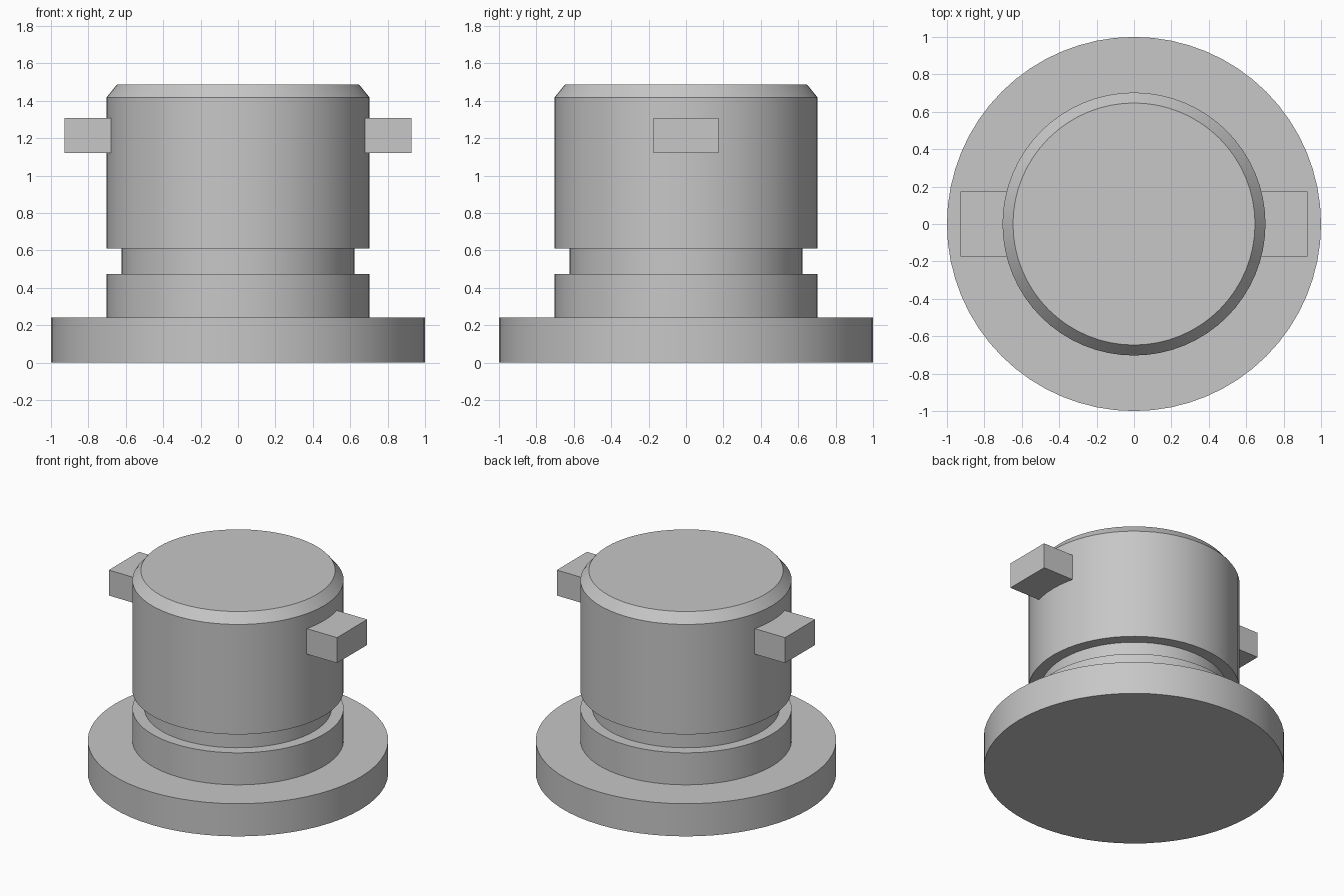
import bpy
import bmesh
from math import radians, tau
from mathutils import Matrix, Vector

default_cube = bpy.data.objects.get("Cube")
if default_cube:
    bpy.data.objects.remove(default_cube, do_unlink=True)

# Single grey material
grey = bpy.data.materials.new("plain_grey")
grey.use_nodes = True
colour = (0.57, 0.57, 0.57, 1)
grey.diffuse_color = colour
grey.node_tree.nodes["Principled BSDF"].inputs["Base Color"].default_value = colour


def add_object(name, bm):
    bmesh.ops.recalc_face_normals(bm, faces=bm.faces)
    mesh = bpy.data.meshes.new(name)
    bm.to_mesh(mesh)
    bm.free()
    mesh.materials.append(grey)
    obj = bpy.data.objects.new(name, mesh)
    bpy.context.collection.objects.link(obj)
    return obj


def lathe(name, profile, segments=64):
    """Revolve (radius, height) points about z and cap both ends."""
    bm = bmesh.new()
    rings = []
    for radius, z in profile:
        rings.append([bm.verts.new(Matrix.Rotation(tau * i / segments, 3, "Z")
                                   @ Vector((radius, 0, z)))
                      for i in range(segments)])
    for low, high in zip(rings, rings[1:]):
        for i in range(segments):
            j = (i + 1) % segments
            bm.faces.new((low[i], low[j], high[j], high[i]))
    bm.faces.new(rings[0])
    bm.faces.new(rings[-1])
    return add_object(name, bm)


def box(name, centre, size):
    bm = bmesh.new()
    bmesh.ops.create_cube(bm, size=1, matrix=Matrix.Translation(centre)
                          @ Matrix.Diagonal((*size, 1)))
    return add_object(name, bm)


# Turned body: base flange, collar, groove, barrel and chamfered top
flange, barrel, groove, top = 1.0, 0.703, 0.623, 0.647
body = lathe("turned_body", [
    (flange, 0), (flange, 0.24),
    (barrel, 0.24), (barrel, 0.475),
    (groove, 0.475), (groove, 0.61),
    (barrel, 0.61), (barrel, 1.418),
    (top, 1.487),
])
bpy.context.view_layer.objects.active = body
body.select_set(True)
bpy.ops.object.shade_smooth_by_angle(angle=radians(30))

# Side lugs, sunk slightly into the barrel
for side, sign in (("left", 1), ("right", -1)):
    box(side + "_lug", (sign * 0.795, 0, 1.215), (0.265, 0.35, 0.187))
